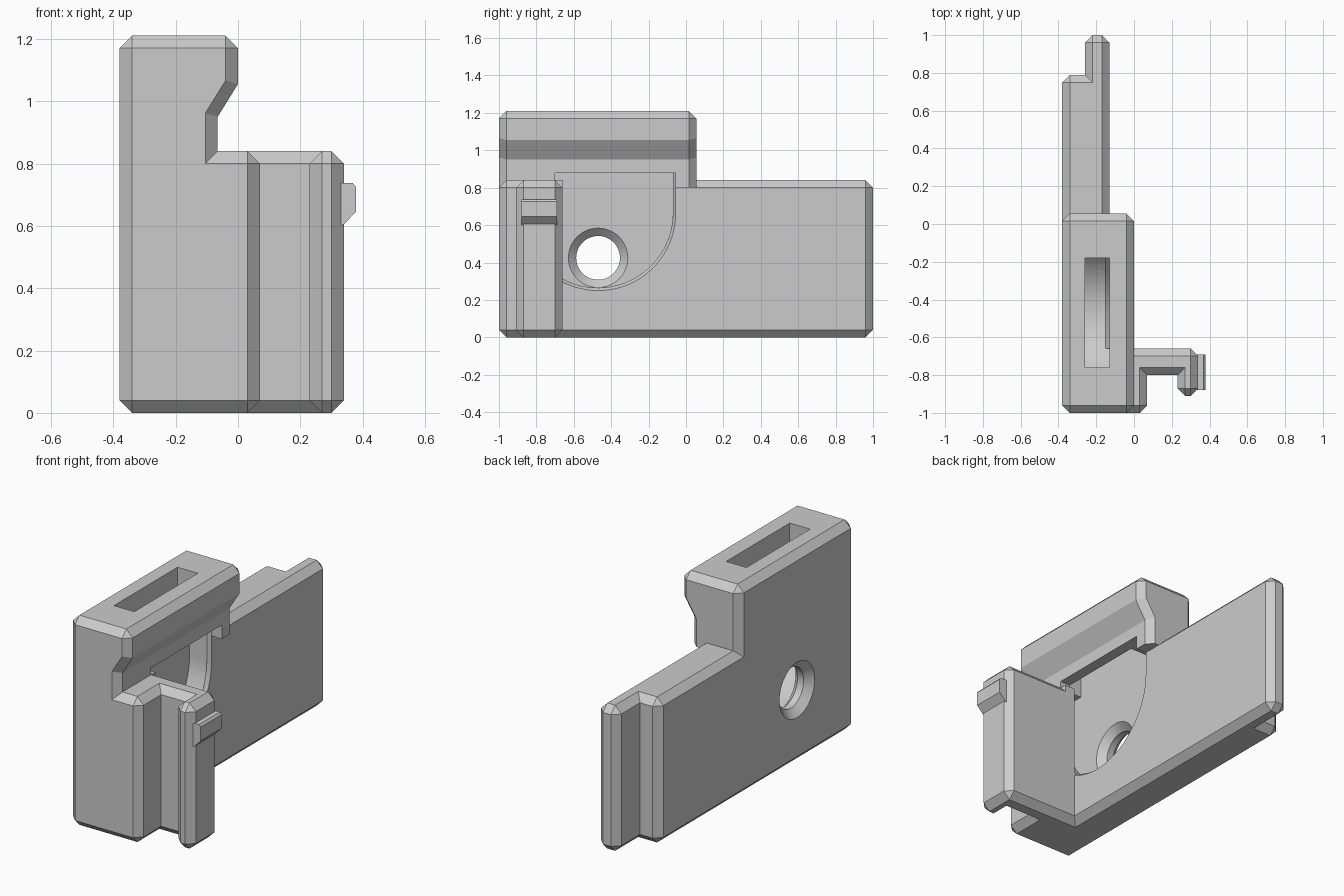
import bpy, bmesh
from math import pi, cos, sin, acos

cube = bpy.data.objects.get("Cube")
if cube:
    bpy.data.objects.remove(cube, do_unlink=True)

grey = bpy.data.materials.new("light grey")
grey.use_nodes = True
color = (0.6, 0.6, 0.6, 1)
grey.diffuse_color = color
grey.node_tree.nodes["Principled BSDF"].inputs["Base Color"].default_value = color

CHAMFER = 0.04


def loft(name, rings, bevel_rule=None):
    """Closed solid through matching rings; chamfer the edges picked by the rule."""
    bm = bmesh.new()
    loops = [[bm.verts.new(p) for p in ring] for ring in rings]
    n = len(loops[0])
    for a, b in zip(loops, loops[1:]):
        for i in range(n):
            j = (i + 1) % n
            bm.faces.new((a[i], a[j], b[j], b[i]))
    bm.faces.new(loops[0][::-1])
    bm.faces.new(loops[-1])
    bmesh.ops.recalc_face_normals(bm, faces=bm.faces)
    if bevel_rule:
        edges = [e for e in bm.edges if e.is_convex and bevel_rule(e)]
        bmesh.ops.bevel(bm, geom=edges, offset=CHAMFER, segments=1,
                        profile=0.5, affect='EDGES', clamp_overlap=False)
    mesh = bpy.data.meshes.new(name)
    bm.to_mesh(mesh)
    bm.free()
    mesh.materials.append(grey)
    obj = bpy.data.objects.new(name, mesh)
    bpy.context.collection.objects.link(obj)
    return obj


def box(name, x, y, z):
    return loft(name, [[(x[0], y[0], h), (x[1], y[0], h), (x[1], y[1], h), (x[0], y[1], h)] for h in z])


def combine(obj, other, operation):
    mod = obj.modifiers.new(other.name, 'BOOLEAN')
    mod.operation, mod.solver, mod.object = operation, 'EXACT', other
    bpy.context.view_layer.objects.active = obj
    bpy.ops.object.modifier_apply(modifier=mod.name)
    bpy.data.objects.remove(other, do_unlink=True)


# Base: plate with the hooked arm in front and the thin tongue behind
plan = [(-0.38, -1), (0.07, -1), (0.07, -0.8), (0.23, -0.8), (0.23, -0.91), (0.34, -0.91),
        (0.34, -0.66), (-0.13, -0.66), (-0.13, 1), (-0.26, 1), (-0.26, 0.79), (-0.38, 0.79)]
body = loft("body", [[(x, y, z) for x, y in plan] for z in (0, 0.84)], lambda e: True)

# Tall housing with an overhanging lip
section = [(-0.38, 0.8), (-0.38, 1.21), (0, 1.21), (0, 1.055), (-0.065, 0.95), (-0.065, 0.8)]


def housing_edge(e):
    a, b = (v.co for v in e.verts)
    along = abs(a.y - b.y) > 0.1
    low = max(a.z, b.z) < 0.81
    return not low and (not along or a.z > 1.2)


housing = loft("housing", [[(x, y, z) for x, z in section] for y in (-1, 0.055)], housing_edge)
combine(body, housing, 'UNION')

# Round-bottomed pocket, open to the side
CY, CZ, ROOF = -0.47, 0.665, 0.88


def pocket_ring(x, r, y_start=None):
    start = pi if y_start is None else 2 * pi - acos((y_start - CY) / r)
    angles = [start + (2 * pi - start) * i / 32 for i in range(33)]
    pts = [(x, CY + r * cos(a), CZ + r * sin(a)) for a in angles]
    return pts + [(x, pts[-1][1], ROOF), (x, pts[0][1], ROOF)]


combine(body, loft("pocket", [pocket_ring(x, 0.4) for x in (-0.26, -0.13)]), 'DIFFERENCE')
mouth = [pocket_ring(x, r, -0.66) for x, r in ((-0.15, 0.4), (-0.13, 0.415), (0.1, 0.415))]
combine(body, loft("pocket_mouth", mouth), 'DIFFERENCE')
combine(body, box("mouth_top", (-0.15, 0.1), (-0.7, -0.1), (0.84, ROOF)), 'DIFFERENCE')

# Slot through the roof into the pocket
combine(body, box("slot", (-0.26, -0.13), (-0.76, -0.18), (0.8, 1.3)), 'DIFFERENCE')

# Screw hole, countersunk on both faces
stations = [(-0.4, 0.16), (-0.38, 0.16), (-0.34, 0.117), (-0.3, 0.117), (-0.26, 0.159), (-0.25, 0.159)]
hole = [[(x, CY + r * cos(i * pi / 24), 0.425 + r * sin(i * pi / 24)) for i in range(48)]
        for x, r in stations]
combine(body, loft("hole", hole), 'DIFFERENCE')

# Small catch on the hook
catch = [(0.32, 0.595), (0.34, 0.605), (0.378, 0.645), (0.378, 0.725), (0.368, 0.737), (0.32, 0.737)]
catch_obj = loft("catch", [[(x, y, z) for x, z in catch] for y in (-0.88, -0.69)])

# Smooth only the round walls
for obj in (body, catch_obj):
    bpy.ops.object.select_all(action='DESELECT')
    obj.select_set(True)
    bpy.context.view_layer.objects.active = obj
    bpy.ops.object.shade_smooth_by_angle(angle=0.3)
